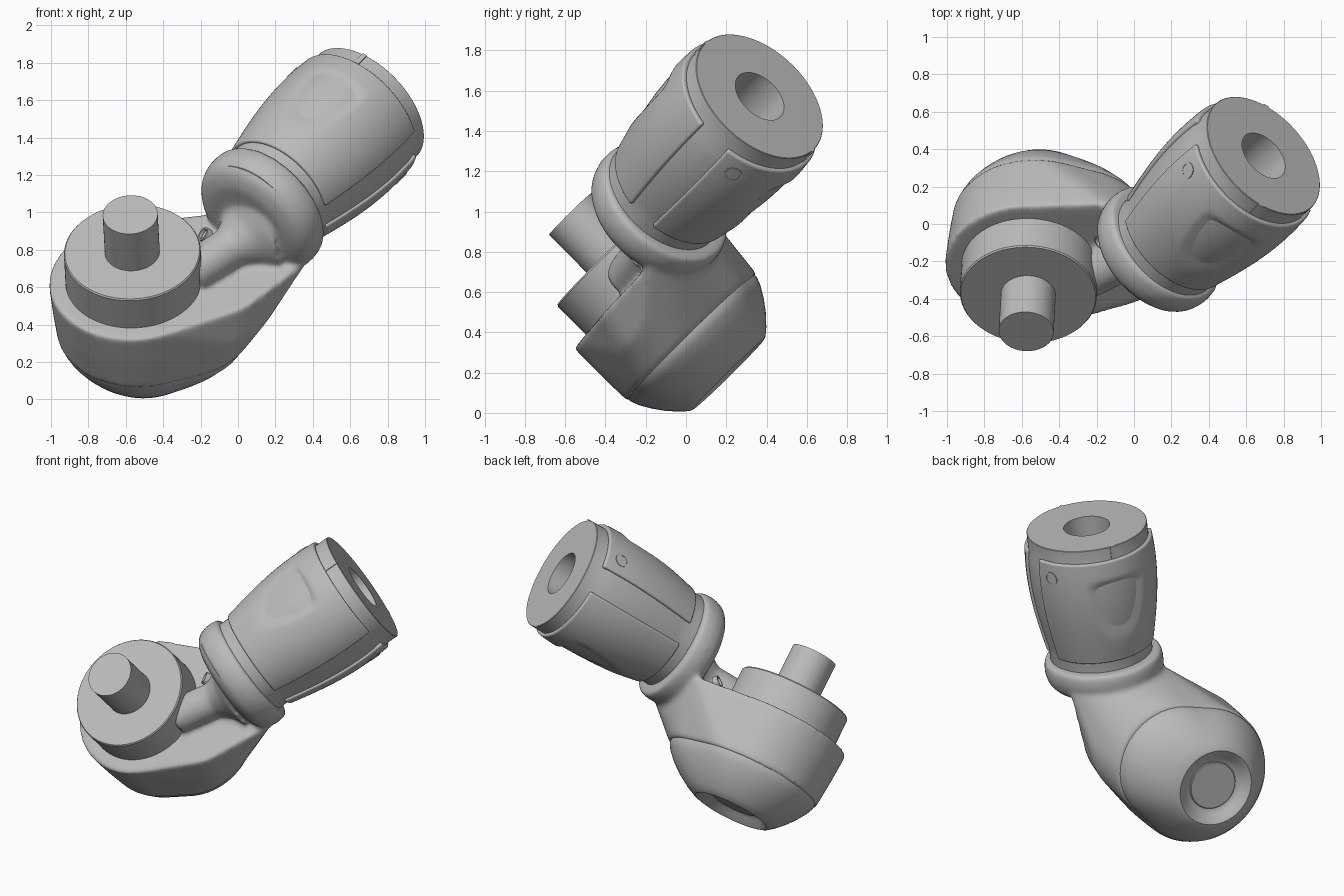
import bpy, bmesh, math
from mathutils import Matrix, Vector

cube = bpy.data.objects.get("Cube")
if cube:
    bpy.data.objects.remove(cube)

grey = bpy.data.materials.new("plain grey")
grey.use_nodes = True
grey.diffuse_color = (0.5, 0.5, 0.5, 1)
grey.node_tree.nodes["Principled BSDF"].inputs["Base Color"].default_value = (0.5, 0.5, 0.5, 1)

# Two perpendicular axes: the drive shaft and the offset tube
shaft_dir = Vector((-0.04, -0.70, 0.71)).normalized()
tube_dir = Vector((0.6, 0.55, 0.58))
tube_dir = (tube_dir - shaft_dir * tube_dir.dot(shaft_dir)).normalized()
side_dir = shaft_dir.cross(tube_dir)
origin = Vector((-0.565, -0.375, 0.785))
OFFSET = -0.357
DROP = -0.01


def frame(x, y, z, at):
    m = Matrix((x, y, z)).transposed().to_4x4()
    m.translation = at
    return m


SHAFT = frame(tube_dir, side_dir, shaft_dir, origin)
TUBE = frame(side_dir, shaft_dir, tube_dir, origin + side_dir * OFFSET + shaft_dir * DROP)


def finish(name, bm, matrix, angle=35):
    bmesh.ops.recalc_face_normals(bm, faces=bm.faces[:])
    mesh = bpy.data.meshes.new(name)
    bm.to_mesh(mesh)
    bm.free()
    mesh.polygons.foreach_set("use_smooth", [True] * len(mesh.polygons))
    mesh.set_sharp_from_angle(angle=math.radians(angle))
    mesh.materials.append(grey)
    ob = bpy.data.objects.new(name, mesh)
    bpy.context.collection.objects.link(ob)
    ob.matrix_world = matrix
    return ob


def lathe(name, profile, matrix, n=64):
    """Turn (radius, height) points about local z."""
    bm = bmesh.new()
    verts = [bm.verts.new((r, 0, z)) for r, z in profile]
    edges = [bm.edges.new(p) for p in zip(verts, verts[1:])]
    bmesh.ops.spin(bm, geom=verts + edges, axis=(0, 0, 1), cent=(0, 0, 0),
                   steps=n, angle=math.tau, use_duplicate=False)
    bmesh.ops.remove_doubles(bm, verts=bm.verts[:], dist=0.0005)
    return finish(name, bm, matrix)


def ring_z(r, z, x=0, y=0, n=64):
    return [Vector((x + r * math.cos(i * math.tau / n), y + r * math.sin(i * math.tau / n), z))
            for i in range(n)]


def ring_x(r, x):
    return [Vector((x, OFFSET + p.x, DROP - 0.025 + p.y)) for p in ring_z(r, 0)]


def add_hull(bm, points):
    part = bmesh.new()
    for p in points:
        part.verts.new(p)
    out = bmesh.ops.convex_hull(part, input=part.verts[:])
    junk = {v for v in out["geom_interior"] + out["geom_unused"]
            if isinstance(v, bmesh.types.BMVert)}
    bmesh.ops.delete(part, geom=list(junk), context="VERTS")
    bmesh.ops.recalc_face_normals(part, faces=part.faces[:])
    tmp = bpy.data.meshes.new("part")
    part.to_mesh(tmp)
    part.free()
    bm.from_mesh(tmp)
    bpy.data.meshes.remove(tmp)


def lean(z):
    """Sideways drift of the bulb below the flange."""
    return Vector((0.6, -0.8)) * max(0, -z - 0.2) * 0.065


# Casing: lobed bulb running into the collar, hooded collar and linking rib, blended together
LOBE = Vector((0.12, -0.16))
LOBE_R = 0.39
bm = bmesh.new()
bulb = [p for r, z in ((0.455, -0.205), (0.455, -0.4), (0.45, -0.58)) for p in ring_z(r, z, *lean(z))]
lobe = (ring_z(LOBE_R, -0.58, *(LOBE + lean(-0.58))) + ring_z(0.35, -0.205, 0.28, -0.28)
        + ring_z(0.37, -0.4, 0.26, -0.285))
add_hull(bm, bulb + lobe + [p for p in ring_x(0.365, 0.64) if p.z < -0.2])
hood = [(0.36, 0.755), (0.371, 0.73), (0.374, 0.67), (0.358, 0.61), (0.32, 0.57), (0.25, 0.545)]
add_hull(bm, [p for r, x in hood for p in ring_x(r, x)])
along = Vector((0.5, -0.13, 0.03)).to_track_quat("Z", "Y").to_matrix().to_4x4()
rib = Matrix.Translation((0.16, -0.25, -0.155)) @ along
for sections in (((0.115, 0), (0.115, 0.3)), ((0.115, 0.28), (0.165, 0.36)), ((0.165, 0.36), (0.25, 0.43))):
    add_hull(bm, [rib @ p for r, z in sections for p in ring_z(r, z)])
casing = finish("casing", bm, SHAFT)
remesh = casing.modifiers.new("blend", "REMESH")
remesh.mode = "VOXEL"
remesh.voxel_size = 0.016
remesh.use_smooth_shade = True
relax = casing.modifiers.new("relax", "SMOOTH")
relax.factor = 0.5
relax.iterations = 10

# Domed lower cover with dished plug, its seam swelling out to follow the lobe
dome = lathe("lower_cover", [(0, -0.5), (0.438, -0.5), (0.44, -0.59), (0.425, -0.63), (0.39, -0.69),
                             (0.35, -0.745), (0.30, -0.80), (0.265, -0.83), (0.245, -0.837),
                             (0.228, -0.828), (0.195, -0.797), (0.165, -0.778), (0, -0.778)], SHAFT)


def outline(way):
    """Radius of the rounded outline joining the bulb circle to the lobe circle."""
    best = 0
    for i in range(21):
        t = i / 20
        r = 0.45 + (LOBE_R - 0.45) * t
        ahead = way.dot(LOBE) * t
        best = max(best, ahead + math.sqrt(r * r - LOBE.length_squared * t * t + ahead * ahead))
    return best


for v in dome.data.vertices:
    flat = v.co.xy
    if flat.length > 0.26:
        way = flat.normalized()
        flat = flat + way * (outline(way) - 0.45) * (flat.length - 0.26) / 0.18
    v.co.xy = flat + lean(v.co.z)
plug_at = SHAFT @ Matrix.Translation(lean(-0.78).to_3d())
lathe("plug", [(0, -0.77), (0.155, -0.77), (0.155, -0.786), (0.15, -0.79), (0, -0.79)], plug_at)

# Drive flange and shaft
lathe("flange", [(0, -0.3), (0.366, -0.3), (0.366, 0), (0.36, 0.008), (0, 0.008)], SHAFT, 96)
lathe("shaft", [(0, -0.05), (0.147, -0.05), (0.147, 0.285), (0, 0.285)], SHAFT)

START, END = 0.82, 1.535


def cover_radius(z):
    return 0.336 + 0.072 * math.sin((z - START) / (END - START) * 2.04)


# Tube core with a bored end
steps = [START + (END - START) * i / 12 for i in range(12)]
lathe("tube_core", [(0, 0.6), (0.325, 0.6)] + [(cover_radius(z) - 0.016, z) for z in steps]
      + [(0.378, 1.535), (0.378, 1.617), (0.375, 1.62), (0.145, 1.62), (0.145, 1.1), (0, 1.1)], TUBE, 96)


def grip_depth(z):
    """Fades in slowly from the neck and out quickly near the end."""
    rise = min(1, max(0, (z - 0.9) / 0.2))
    fall = min(1, max(0, (1.42 - z) / 0.08))
    t = min(rise, fall)
    return t * t * (3 - 2 * t)


# Paired cover shells, each with a shallow flattened grip
def cover(name, sign):
    bm = bmesh.new()
    cols, rows, half = 72, 48, math.radians(77)
    grid = []
    for j in range(rows + 1):
        z = START + (END - START) * j / rows
        row = []
        for i in range(cols + 1):
            a = half * (2 * i / cols - 1)
            r = cover_radius(z)
            x, y = r * math.sin(a), r * math.cos(a)
            y -= max(0, y - 0.36) * 0.75 * grip_depth(z)
            row.append(bm.verts.new((sign * x, sign * y, z)))
        grid.append(row)
    for j in range(rows):
        for i in range(cols):
            bm.faces.new((grid[j][i], grid[j][i + 1], grid[j + 1][i + 1], grid[j + 1][i]))
    ob = finish(name, bm, TUBE)
    # make the shell grow inwards from its outer face
    solid = ob.modifiers.new("shell", "SOLIDIFY")
    solid.thickness = 0.035
    middle = ob.data.polygons[len(ob.data.polygons) // 2]
    solid.offset = -1 if middle.normal.dot(middle.center * Vector((1, 1, 0))) > 0 else 1
    bevel = ob.modifiers.new("rounded_lip", "BEVEL")
    bevel.width = 0.012
    bevel.segments = 3
    bevel.limit_method = "ANGLE"
    bevel.angle_limit = math.radians(50)


def screw(name, place, direction, matrix, r=0.045):
    turn = Vector(direction).to_track_quat("Z", "Y").to_matrix().to_4x4()
    lathe(name, [(0, -0.03), (r, -0.03), (r, 0.006), (r * 0.75, 0.006), (r * 0.7, -0.012), (0, -0.012)],
          matrix @ Matrix.Translation(place) @ turn, 24)


# Shells, screws near their edges and keys on the end band
for side, s in (("upper", 1), ("lower", -1)):
    cover(side + "_cover_shell", s)
    screw(side + "_cover_screw", (s * 0.355, s * 0.19, 1.43), (s * 0.88, s * 0.47, 0), TUBE)
    bm = bmesh.new()
    bmesh.ops.create_cube(bm, size=1, matrix=Matrix.Translation((0, s * 0.376, 1.578))
                          @ Matrix.Diagonal((0.03, 0.014, 0.084, 1)))
    finish(side + "_end_key", bm, TUBE)

screw("neck_screw", (0.44, -0.14, -0.14), (-0.4, 0.5, 0.6), SHAFT, 0.04)
